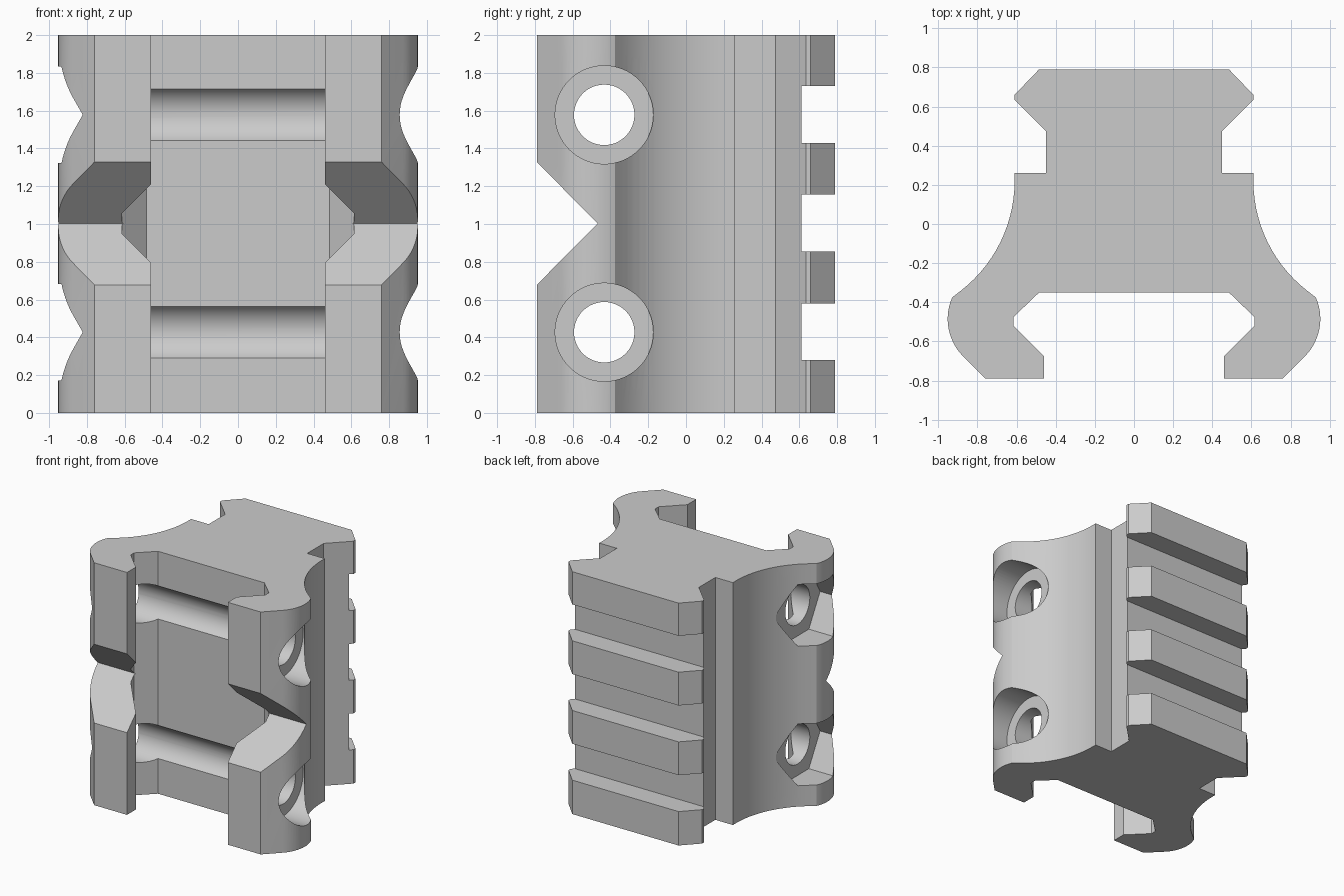
import bpy, bmesh
from math import sin, cos, pi, sqrt, radians
from mathutils import Matrix

cube = bpy.data.objects.get("Cube")
if cube:
    bpy.data.objects.remove(cube)

grey = bpy.data.materials.new("matte grey")
grey.use_nodes = True
grey.diffuse_color = (0.6, 0.6, 0.6, 1)
grey.node_tree.nodes["Principled BSDF"].inputs["Base Color"].default_value = (0.6, 0.6, 0.6, 1)


def make(name, bm):
    bmesh.ops.recalc_face_normals(bm, faces=bm.faces[:])
    mesh = bpy.data.meshes.new(name)
    bm.to_mesh(mesh)
    bm.free()
    obj = bpy.data.objects.new(name, mesh)
    obj.data.materials.append(grey)
    bpy.context.collection.objects.link(obj)
    return obj


def prism(name, points, direction):
    """Extrude a closed outline of 3D points along a direction."""
    bm = bmesh.new()
    face = bm.faces.new([bm.verts.new(p) for p in points])
    ext = bmesh.ops.extrude_face_region(bm, geom=[face])
    verts = [v for v in ext["geom"] if isinstance(v, bmesh.types.BMVert)]
    bmesh.ops.translate(bm, verts=verts, vec=direction)
    return make(name, bm)


def rod(name, x0, x1, y, z, radius, sides):
    """Cylinder or hexagon lying along x, one vertex pointing along y."""
    ring = [(x0, y + radius * cos(2 * pi * i / sides), z + radius * sin(2 * pi * i / sides))
            for i in range(sides)]
    return prism(name, ring, (x1 - x0, 0, 0))


# Half outline: rail head and neck, flared flank, rounded jaw, inner groove
half = [(0.485, 0.79), (0.61, 0.66), (0.61, 0.635), (0.45, 0.475), (0.45, 0.26), (0.61, 0.26)]
flare = 0.71
for i in range(15):
    a = radians(52) * i / 14
    half.append((0.61 + flare * (1 - cos(a)), 0.22 - flare * sin(a)))
for i in range(15):
    a = radians(24 - 69 * i / 14)
    half.append((0.682 + 0.27 * cos(a), -0.485 + 0.27 * sin(a)))
half += [(0.76, -0.79), (0.46, -0.79), (0.46, -0.675), (0.615, -0.52), (0.615, -0.475), (0.485, -0.35)]
outline = half + [(-x, y) for x, y in reversed(half)]
body = prism("rail_mount_body", [(x, y, 0) for x, y in outline], (0, 0, 2))

# Cutters: rail slots, front notch, cross bolt holes with their recesses
cutters = []
for low, high in ((0.28, 0.58), (0.855, 1.155), (1.43, 1.73)):
    cutters.append(prism("rail_slot_cutter",
                         [(-1.2, 0.612, low), (-1.2, 1, low), (-1.2, 1, high), (-1.2, 0.612, high)],
                         (2.4, 0, 0)))
cutters.append(prism("front_notch_cutter",
                     [(-1.2, -0.468, 1.003), (-1.2, -0.99, 0.476), (-1.2, -0.99, 1.53)], (2.4, 0, 0)))
for z in (0.427, 1.578):
    cutters.append(rod("bolt_hole_cutter", -1.2, 1.2, -0.433, z, 0.16, 48))
    cutters.append(rod("bolt_head_cutter", 0.715, 1.2, -0.433, z, 0.26, 64))
    cutters.append(rod("hex_nut_cutter", -1.2, -0.715, -0.433, z, 0.255 * 2 / sqrt(3), 6))

bpy.context.view_layer.objects.active = body
for cutter in cutters:
    cutter.hide_render = True
    mod = body.modifiers.new(cutter.name, "BOOLEAN")
    mod.operation = "DIFFERENCE"
    mod.solver = "EXACT"
    mod.object = cutter
    bpy.ops.object.modifier_apply(modifier=mod.name)
    bpy.data.objects.remove(cutter)

# Smooth the curved flanks and bores, keep machined edges crisp
for obj in bpy.context.selected_objects:
    obj.select_set(False)
body.select_set(True)
bpy.ops.object.shade_smooth_by_angle(angle=radians(25))
